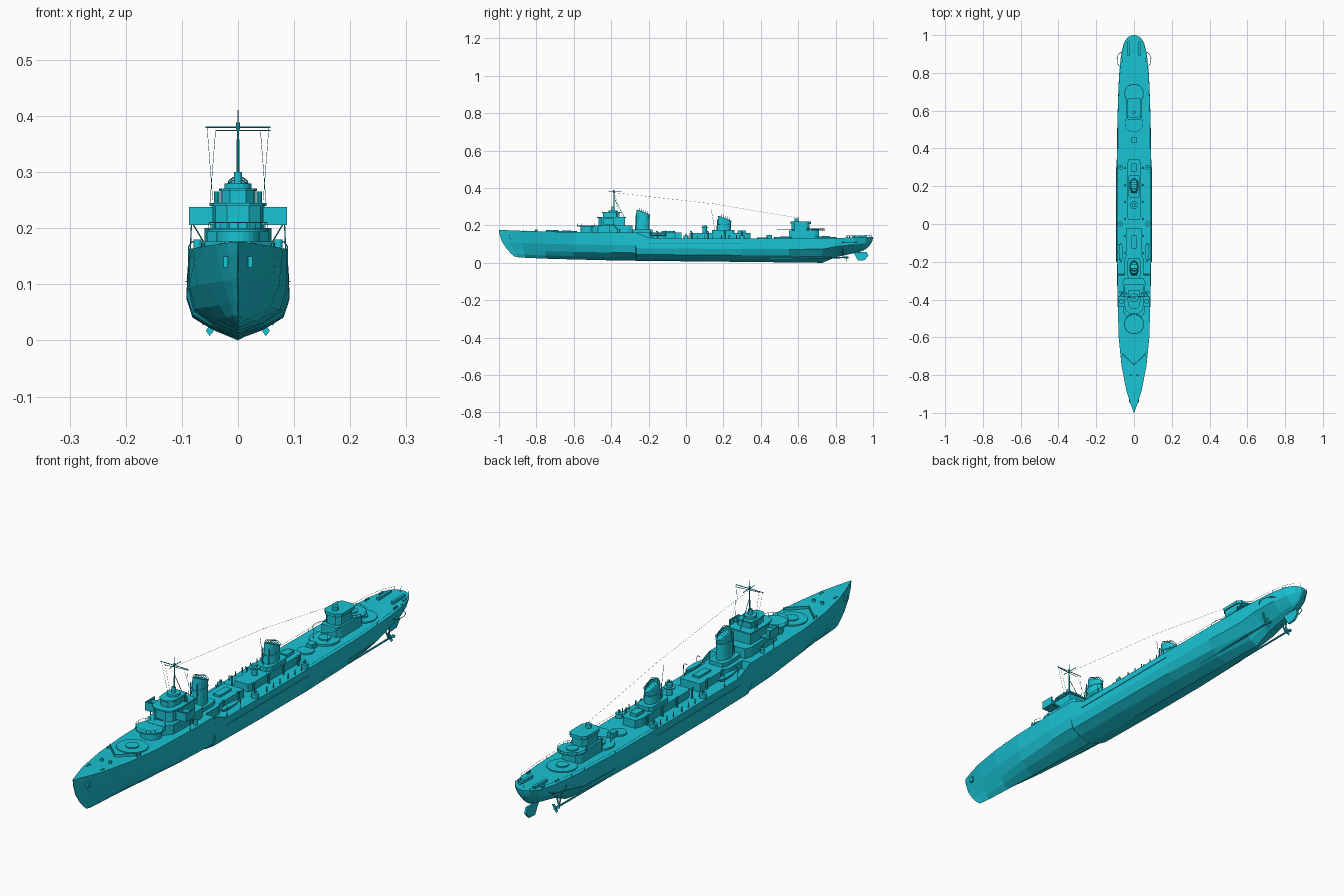
import bpy, bmesh
from math import sin, cos, pi
from mathutils import Vector

paint = bpy.data.materials.new("ship_paint")
paint.diffuse_color = (0.01, 0.55, 0.66, 1)


def finish(name, bm):
    bmesh.ops.recalc_face_normals(bm, faces=bm.faces)
    me = bpy.data.meshes.new(name)
    bm.to_mesh(me)
    bm.free()
    me.materials.append(paint)
    ob = bpy.data.objects.new(name, me)
    bpy.context.collection.objects.link(ob)
    return ob


def add_loft(bm, rings):
    vs = [[bm.verts.new(p) for p in r] for r in rings]
    n = len(vs[0])
    for a, b in zip(vs, vs[1:]):
        for i in range(n):
            j = (i + 1) % n
            bm.faces.new((a[i], a[j], b[j], b[i]))
    bm.faces.new(vs[0])
    bm.faces.new(vs[-1])


def loft(name, rings):
    bm = bmesh.new()
    add_loft(bm, rings)
    return finish(name, bm)


def ellipse(x, y, z, rx, ry, n=20, slope=0):
    return [(x + rx * cos(2 * pi * i / n), y + ry * sin(2 * pi * i / n),
             z - slope * ry * sin(2 * pi * i / n)) for i in range(n)]


def cyl(name, x, y, z0, z1, r, r2=None, n=16, ry=None):
    r2 = r2 or r
    k = (ry or r) / r
    return loft(name, [ellipse(x, y, z0, r, r * k, n), ellipse(x, y, z1, r2, r2 * k, n)])


def box(name, x0, x1, y0, y1, z0, z1):
    return loft(name, [[(x0, y0, z), (x1, y0, z), (x1, y1, z), (x0, y1, z)] for z in (z0, z1)])


def house(name, half, z0, z1):
    """Symmetric deckhouse from the (x, y) points of its right half."""
    pts = half + [(-x, y) for x, y in reversed(half)]
    return loft(name, [[(x, y, z) for x, y in pts] for z in (z0, z1)])


def tube(name, pts, r, n=6, closed=False):
    bm = bmesh.new()
    pts = [Vector(p) for p in pts]
    for a, b in zip(pts, pts[1:] + (pts[:1] if closed else [])):
        q = (b - a).to_track_quat('Z', 'Y')
        ring = [q @ Vector((r * cos(2 * pi * i / n), r * sin(2 * pi * i / n), 0)) for i in range(n)]
        add_loft(bm, [[a + v for v in ring], [b + v for v in ring]])
    return finish(name, bm)


def railing(name, pts, z, h=0.012, closed=False):
    tube(name + "_rail", [(x, y, z + h) for x, y in pts], 0.0007, 4, closed)
    for x, y in pts:
        tube(name + "_post", [(x, y, z), (x, y, z + h)], 0.0006, 4)


# Hull stations: deck y, keel setback, keel z, deck z, half widths at bilge, middle, deck
stations = [
    (-1.0, .08, .035, .176, .001, .001, .001), (-.95, .05, .030, .174, .006, .012, .019),
    (-.88, .02, .027, .171, .015, .027, .041), (-.75, 0, .022, .167, .036, .052, .066),
    (-.60, 0, .018, .164, .061, .073, .081), (-.40, 0, .013, .163, .080, .087, .087),
    (-.27, 0, .011, .163, .085, .090, .088), (-.265, 0, .011, .133, .085, .091, .089),
    (0, 0, .008, .131, .087, .092, .090), (.30, 0, .005, .130, .085, .092, .090),
    (.55, 0, .002, .130, .075, .088, .088), (.73, 0, .000, .132, .052, .082, .082),
    (.80, 0, .030, .133, .045, .077, .078), (.90, 0, .052, .135, .040, .062, .068),
    (.96, -.01, .066, .137, .028, .044, .053), (.99, -.02, .080, .138, .012, .022, .032),
    (1.0, -.02, .090, .138, .001, .004, .008)]
rings = []
for y, setback, zk, zd, wb, wm, wd in stations:
    levels = [(0, 0), (.12, .55 * wb), (.28, .94 * wb), (.55, wm), (.85, .35 * wm + .65 * wd), (1, wd)]
    half = [(w, y + setback * (1 - t) ** 2, zk + t * (zd - zk)) for t, w in levels]
    rings.append(half + [(-x, a, b) for x, a, b in reversed(half[1:])])
loft("hull", rings)

# Forecastle: gun ring, breakwater, capstans
cyl("forward_gun_ring", 0, -.64, .155, .169, .056, n=32)
cyl("forward_gun_base", 0, -.64, .16, .173, .024)
for s in (-1, 1):
    loft("breakwater", [[(0, -.748, z), (s * .066, -.685, z), (s * .066, -.681, z), (0, -.743, z)]
                        for z in (.163, .176)])
    cyl("capstan", s * .018, -.80, .165, .177, .006)
    box("anchor", s * .022 - .004, s * .022 + .004, -.945, -.93, .13, .15)
    for y, x in ((-.87, .03), (-.7, .062), (.86, .06), (.93, .05)):
        for d in (0, .014):
            cyl("bollard", s * x, y + d, .13, .174 if y < 0 else .143, .003, n=8)

# Raised gun platform and bridge tiers
cyl("raised_gun_house", 0, -.525, .16, .196, .038, n=24)
cyl("raised_gun_platform", 0, -.53, .193, .199, .053, n=32)
railing("raised_gun", [p[:2] for p in ellipse(0, -.53, 0, .052, .052, 20)], .198)
house("bridge_base", [(.028, -.505), (.055, -.47), (.06, -.31), (.05, -.285)], .155, .2)
house("bridge_middle", [(.02, -.468), (.04, -.452), (.047, -.42), (.045, -.325)], .2, .243)
house("bridge_roof", [(.022, -.475), (.044, -.458), (.051, -.42), (.049, -.32)], .24, .245)
house("upper_bridge", [(.014, -.445), (.027, -.43), (.031, -.40), (.027, -.355)], .245, .27)
house("upper_bridge_roof", [(.014, -.45), (.03, -.433), (.034, -.40), (.029, -.35)], .266, .271)
cyl("director_base", 0, -.39, .27, .28, .024)
cyl("director", 0, -.39, .28, .30, .0075, n=12)
for s in (-1, 1):
    box("bridge_wing_floor", min(s * .04, s * .087), max(s * .04, s * .087), -.44, -.385, .206, .211)
    box("bridge_wing_front", min(s * .045, s * .085), max(s * .045, s * .085), -.44, -.436, .21, .238)
    box("bridge_wing_side", s * .085 - .002, s * .085 + .002, -.44, -.385, .206, .238)
    cyl("wing_gun_tub", s * .067, -.41, .211, .234, .013, n=12)
    tube("wing_brace", [(s * .083, -.41, .207), (s * .085, -.41, .16)], .0012)
    tube("wing_stay", [(s * .08, -.39, .207), (s * .058, -.36, .17)], .0012)
    cyl("searchlight", s * .038, -.37, .245, .265, .005, n=10)
    cyl("side_locker", s * .072, -.36, .16, .18, .007, n=12)
    loft("forecastle_bulwark", [[(x, -.27, .125), (x, -.27, .163), (x, -.19, .131), (x, -.19, .125)]
                                for x in (s * .086, s * .089)])

# Mast, yards and rigging
cyl("mast", 0, -.385, .29, .385, .0028, .002, n=8)
cyl("mast_top", 0, -.385, .376, .388, .004, n=8)
tube("mast_pole", [(0, -.385, .385), (0, -.385, .411)], .0008)
tube("yard", [(-.058, -.385, .38), (.058, -.385, .38)], .0015)
tube("cross_yard", [(0, -.415, .38), (0, -.345, .38)], .0013)
tube("lower_yard", [(-.04, -.39, .374), (.058, -.38, .374)], .001)
tube("mast_leg", [(0, -.385, .345), (0, -.33, .245)], .0012)
tube("aerial", [(0, -.385, .375), (0, .15, .315), (0, .6, .24)], .0004, 4)
for s in (-1, 1):
    tube("halyard", [(s * .055, -.385, .38), (s * .045, -.36, .25)], .0004, 4)
    tube("shroud", [(s * .04, -.385, .374), (s * .05, -.34, .245)], .0004, 4)


# Funnels with raked, hollow caps
def funnel(name, y, z0, top, rx, ry):
    loft(name, [ellipse(0, y, z0, rx * 1.1, ry * 1.1), ellipse(0, y + .004, top - .045, rx, ry),
                ellipse(0, y + .007, top - .018, rx, ry, slope=.4),
                ellipse(0, y + .008, top - .015, rx * .95, ry, slope=.4),
                ellipse(0, y + .010, top - .014, rx * .75, ry * .8, slope=.4),
                ellipse(0, y + .009, top - .025, rx * .7, ry * .75, slope=.4)])
    for k in range(-2, 3):
        a = k * ry * .3
        pts = [(rx * .8 * cos(pi * i / 6), y + .01 + a, top - .016 - .4 * a + .014 * sin(pi * i / 6))
               for i in range(7)]
        tube(name + "_cap_bar", pts, .0012, 4)
    for s in (-1, 1):
        tube(name + "_steam_pipe", [(s * rx * .6, y - ry, z0), (s * rx * .6, y - ry * .85, top - .02)], .0025, 8)
    tube(name + "_band", ellipse(0, y + .004, top - .045, rx, ry), .0018, 6, True)


funnel("forward_funnel", -.235, .155, .285, .023, .036)
funnel("aft_funnel", .2, .155, .252, .023, .036)

# Midship deckhouses
house("funnel_deckhouse", [(.05, -.29), (.052, -.19), (.042, -.17), (.042, -.025)], .125, .163)
house("funnel_base", [(.03, -.285), (.035, -.27), (.035, -.2), (.028, -.18)], .16, .178)
house("middle_deckhouse", [(.028, .02), (.036, .04), (.036, .32), (.026, .345)], .125, .16)
house("aft_funnel_base", [(.022, .14), (.032, .155), (.032, .245), (.022, .26)], .158, .176)
box("skylight", -.014, .014, -.13, -.06, .16, .171)
box("aft_skylight", -.014, .014, .275, .32, .155, .172)
cyl("searchlight_stand", 0, .1, .155, .20, .011, n=12)
cyl("searchlight_floor", 0, .1, .186, .19, .021, n=16)
tube("aft_pole", [(0, .155, .17), (0, .135, .285)], .0008)
cyl("middle_gun_ring", 0, .41, .125, .136, .03, n=24)
box("ready_locker", -.012, .012, .43, .46, .125, .15)
for s in (-1, 1):
    for y in (0, .3):
        cyl("side_gun_tub", s * .073, y, .125, .146, .014, n=14)
        cyl("side_gun_mount", s * .073, y, .14, .158, .004, n=8)
    for i in range(6):
        y = -.15 + i * .09
        tube("ventilator", [(s * .046, y, .128), (s * .046, y, .165), (s * .046, y - .008, .169)], .004, 8)
    for y in (.06, .1, .14, .19, .23, .27):
        cyl("deck_post", s * .08, y, .128, .15, .002, n=6)
    # Ship's boats on davits
    loft("boat", [ellipse(s * .07, -.15, .143, .003, .035, 14), ellipse(s * .07, -.15, .148, .009, .045, 14),
                  ellipse(s * .07, -.15, .158, .011, .052, 14)])
    for y in (-.19, -.11):
        tube("davit", [(s * .086, y, .13), (s * .088, y, .167), (s * .082, y, .176), (s * .072, y, .174)], .0012)

# Aft gun house with overhanging platforms
house("aft_house", [(.03, .55), (.04, .57), (.04, .69), (.028, .71)], .125, .174)
cyl("aft_house_platform", 0, .69, .172, .177, .052, n=32)
house("aft_control", [(.018, .565), (.032, .58), (.032, .645), (.022, .66)], .17, .21)
house("aft_control_roof", [(.02, .56), (.037, .577), (.037, .652), (.024, .668)], .208, .22)
cyl("aft_director", 0, .59, .22, .236, .01, n=12)
tube("aft_mast", [(0, .6, .22), (0, .6, .245)], .001)
cyl("aft_gun_base", 0, .69, .175, .182, .022)
for y in (.525, .75):
    cyl("deck_gun_ring", 0, y, .122, .137, .054, n=32)
    cyl("deck_gun_base", 0, y, .13, .142, .022)
railing("aft_gun", [p[:2] for p in ellipse(0, .69, 0, .051, .051, 20)], .176, .009)
tube("gun_stop_hoop", ellipse(0, .535, .176, .048, .048, 24), .0009, 4, True)
for s in (-1, 1):
    tube("hoop_strut", [(s * .03, .5, .13), (s * .03, .5, .176)], .001, 4)

# Stern fittings, rudder, shafts, propellers and guards
loft("rudder", [[(x, .895, .055), (x, .965, .058), (x, .975, .038), (x, .955, .014), (x, .92, .012)]
                for x in (-.004, .004)])
tube("rudder_stock", [(0, .925, .05), (0, .925, .09)], .005, 8)
tube("flagstaff", [(0, .98, .135), (0, .99, .16)], .0007, 4)
for s in (-1, 1):
    tube("shaft", [(s * .05, .45, .026), (s * .05, .85, .028)], .0035, 8)
    for x in (.03, .058):
        tube("shaft_strut", [(s * .05, .84, .028), (s * x, .835, .08)], .003, 6)
    tube("propeller_hub", [(s * .05, .845, .028), (s * .05, .868, .028)], .005, 10)
    for k in range(3):
        a = 2 * pi * k / 3 + .5
        u = Vector((cos(a), 0, sin(a)))
        v = Vector((-sin(a), 0, cos(a)))
        c = Vector((s * .05, .857, .028))
        loft("propeller_blade", [[c + d, c + u * .011 + v * .007 + d, c + u * .02 + d, c + u * .011 - v * .007 + d]
                                 for d in (Vector((0, -.001, 0)), Vector((0, .001, 0)))])
    tube("propeller_guard", [(s * .072, .83, .11), (s * .088, .85, .11), (s * .09, .875, .11),
                             (s * .082, .90, .11), (s * .06, .915, .11)], .0015)
    box("depth_charge_rack", s * .03 - .005, s * .03 + .005, .89, .965, .13, .146)
    tube("rubbing_strip", [(s * .0925, y, .105) for y in (-.2, 0, .3)], .0015)
    side = [(s * st[6] * .97, st[0], st[3]) for st in stations[9:16]]
    tube("stern_rail", [(x, y, z + .01) for x, y, z in side], .0005, 4)
    for x, y, z in side:
        tube("stern_rail_post", [(x, y, z - .003), (x, y, z + .01)], .0005, 4)
